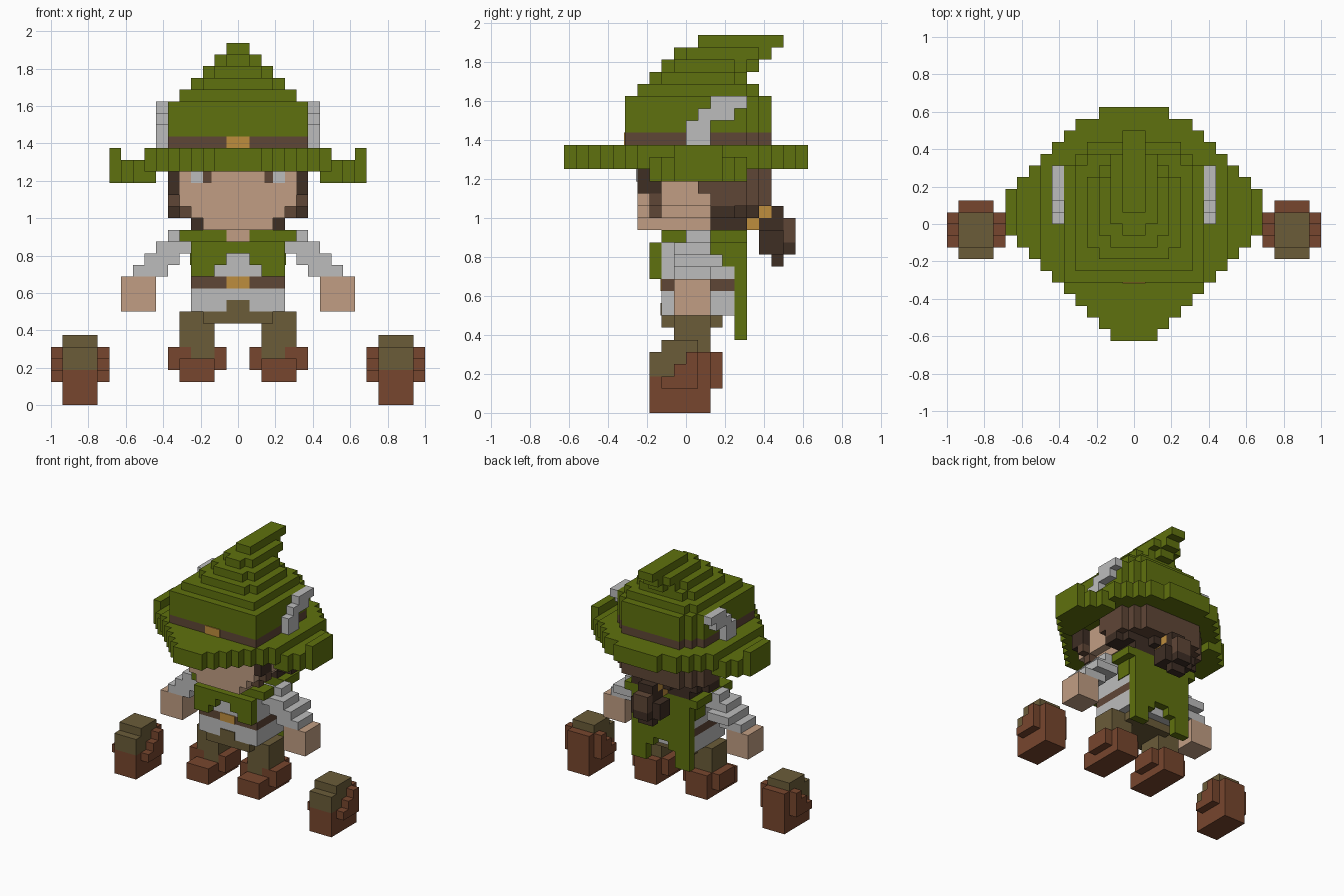
import bpy, bmesh

U = 1 / 16  # edge length of one block

cube = bpy.data.objects.get("Cube")
if cube:
    bpy.data.objects.remove(cube, do_unlink=True)


def material(name, rgb):
    lin = [((c / 255 + 0.055) / 1.055) ** 2.4 for c in rgb]
    m = bpy.data.materials.new(name)
    m.use_nodes = True
    m.diffuse_color = (*lin, 1)
    bsdf = m.node_tree.nodes["Principled BSDF"]
    bsdf.inputs["Base Color"].default_value = (*lin, 1)
    bsdf.inputs["Roughness"].default_value = 0.9
    return m


GREEN = material("leaf green", (95, 113, 14))
SKIN = material("skin", (193, 158, 131))
GREY = material("light grey", (188, 188, 188))
BROWN = material("brown", (95, 70, 54))
DARK = material("dark brown", (62, 46, 36))
BOOT = material("boot leather", (119, 70, 46))
OLIVE = material("olive cloth", (107, 92, 57))
GOLD = material("gold", (190, 141, 61))


def blocks(name, mat, boxes, mirror=False):
    """Join boxes (x0, x1, y0, y1, z0, z1), in block units, into one part."""
    bm = bmesh.new()
    for x0, x1, y0, y1, z0, z1 in boxes:
        verts = bmesh.ops.create_cube(bm, size=1)["verts"]
        for v in verts:
            v.co.x = (x1 if v.co.x > 0 else x0) * U
            v.co.y = (y1 if v.co.y > 0 else y0) * U
            v.co.z = (z1 if v.co.z > 0 else z0) * U
    me = bpy.data.meshes.new(name)
    bm.to_mesh(me)
    bm.free()
    me.materials.append(mat)
    ob = bpy.data.objects.new(name, me)
    bpy.context.collection.objects.link(ob)
    if mirror:
        mod = ob.modifiers.new("Mirror", "MIRROR")
        mod.use_mirror_merge = False
    return ob


def centred(rows):
    """Turn (half width, y0, y1, z0, z1) into full boxes."""
    return [(-w, w, *rest) for w, *rest in rows]


# Hat crown: stacked layers, the tip sweeping backwards
blocks("hat_crown", GREEN, centred([
    (6, -5, 5, 23, 26), (5, 5, 6, 23, 26), (4, 6, 7, 23, 26),
    (5, -4, 5, 26, 27), (4, 5, 6, 26, 27),
    (4, -2, 4, 27, 28), (3, -3, 5, 27, 28),
    (3, -1, 4, 28, 29), (2, -2, 5, 28, 29), (1, 5, 6, 28, 29),
    (2, 0, 6, 29, 30), (1, -1, 7, 29, 30), (1, 1, 8, 30, 31)]))
blocks("hat_band", BROWN, centred([
    (6, -5, 5, 22, 23), (5, 5, 6, 22, 23), (4, 6, 7, 22, 23)]))
blocks("hat_buckle", GOLD, [(-1, 1, -5.1, -4.9, 22, 23)])

# Hat brim: one row per block of depth, drooping and then curling up at the sides
half_widths = [2, 3, 4, 5, 6, 7, 8, 9, 10, 11, 11, 11, 11, 10, 9, 8, 7, 6, 5, 3]
brim = []
for i, w in enumerate(half_widths):
    y = i - 10
    brim.append((-min(w, 8), min(w, 8), y, y + 1, 20, 22))
    for s in (-1, 1):
        if w > 8:
            brim.append((*sorted((s * 7, s * min(w, 10))), y, y + 1, 19, 21))
        if w > 10:
            brim.append((*sorted((s * 10, s * 11)), y, y + 1, 19, 22))
blocks("hat_brim", GREEN, brim)
blocks("hat_feather", GREY, [
    (6, 7, 2, 5, 25, 26), (6, 7, 1, 4, 24, 25), (6, 7, 0, 2, 22, 24)], True)

# Head
blocks("head", SKIN, centred([
    (5, -4, 2, 17, 20), (4, -4, 2, 16, 17), (3, -4, 2, 15, 16), (1, -2, 2, 14, 15)]))
blocks("eye_white", GREY, [(3, 4, -4.1, -4, 19, 20)], True)
blocks("eye_iris", BROWN, [(2.25, 3, -4.1, -4, 19, 20)], True)

# Hair
blocks("side_hair", DARK, [(5, 6, -4, -2, 18, 20)], True)
blocks("sideburn", BROWN, [(5, 6, -3, -2, 17, 18), (4, 5, -3, -2, 16, 17)], True)
blocks("back_hair", BROWN, centred([
    (6, 2, 5, 17, 20), (6, 1, 2, 18, 20), (5, 5, 6, 17, 20), (4, 6, 7, 17, 20)]))
blocks("lower_hair", DARK, centred([
    (6, 2, 4, 16, 17), (5, 4, 5, 16, 17), (2, 5, 6, 16, 17), (4, 2, 5, 15, 16)]))
blocks("hair_tie", GOLD, centred([(1, 6, 7, 16, 17), (1, 5, 6, 15, 16)]))
blocks("ponytail", DARK, centred([
    (1, 7, 8, 16, 17), (1, 6, 8, 15, 16), (2, 6, 8, 13, 15),
    (1, 8, 9, 13, 14), (1, 7, 8, 12, 13)]))
blocks("ponytail_end", BROWN, centred([(1, 8, 9, 14, 16)]))

# Torso and clothing
blocks("shirt", GREY, centred([(4, -2, 4, 8, 10), (4, -2, 4, 11, 14)]))
blocks("belt", BROWN, centred([(4, -2, 4, 10, 11)]))
blocks("belt_buckle", GOLD, [(-1, 1, -2.1, -1.9, 10, 11)])
blocks("collar", GREEN, [(1, 5, -2, 0, 14, 15), (1, 5, 2, 4, 14, 15)], True)
blocks("chest_panel", GREEN, [
    (0, 4, -3, -2, 13, 14), (1, 4, -3, -2, 12, 13), (2, 4, -3, -2, 11, 12)], True)
blocks("cape", GREEN, [
    (0, 4, 4, 5, 9, 15), (1, 4, 4, 5, 8, 9), (2, 4, 4, 5, 6, 8),
    (4, 5, 4, 5, 14, 15)], True)
blocks("shoulder_strap", GREEN, [(4, 4.1, 2, 4, 12, 14)], True)

# Arms
blocks("sleeve", GREY, [
    (5, 6, 0, 2, 14, 15), (4, 7, -1, 2, 13, 14),
    (5, 8, -1, 3, 12, 13), (6, 9, -1, 2, 11, 12)], True)
blocks("hand", SKIN, [(7, 10, -1, 2, 8, 11)], True)

# Legs
blocks("trousers", OLIVE, centred([(3, -2, 3, 7, 8), (1, -2.1, -1.9, 8, 9)]))
blocks("leg", OLIVE, [(2, 5, -1, 2, 5, 8), (2, 4, -1, 2, 4, 5)], True)
blocks("shoe", BOOT, [
    (2, 5, -3, 3, 2, 4), (4, 6, -1, 2, 3, 5), (1, 2, -1, 2, 3, 5),
    (2, 5, 2, 3, 4, 5)], True)

# Separate boots standing on either side
blocks("boot_cloth", OLIVE, [(12, 15, -2, 1, 5, 6), (12, 15, -3, 1, 3, 5)], True)
boot = [(12, 15, -3, 2, 0, 3), (12, 15, 1, 2, 3, 5)]
for x in (11, 15):
    boot += [(x, x + 1, -2, 1, 2, 3), (x, x + 1, -1, 1, 3, 4), (x, x + 1, 0, 1, 4, 5)]
blocks("boot_leather", BOOT, boot, True)
